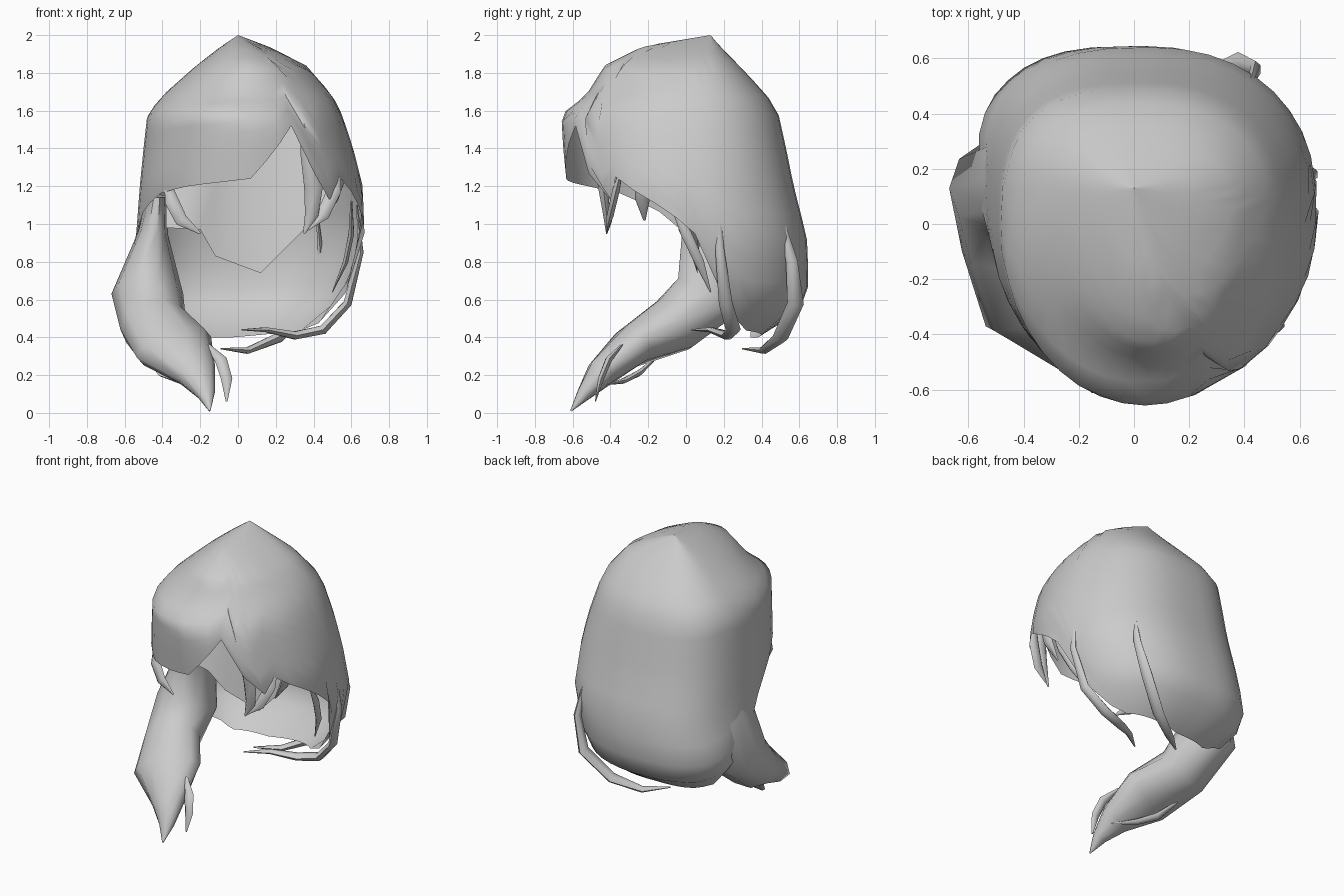
import bpy, math
from mathutils import Vector

if "Cube" in bpy.data.objects:
    bpy.data.objects.remove(bpy.data.objects["Cube"])

grey = bpy.data.materials.new("soft grey hair")
grey.use_nodes = True
grey.diffuse_color = (0.6, 0.6, 0.6, 1)
grey.node_tree.nodes["Principled BSDF"].inputs["Base Color"].default_value = (0.6, 0.6, 0.6, 1)


def lerp_table(table, key):
    """Interpolate rows of (key, values...) sorted by ascending key."""
    if key <= table[0][0]:
        return table[0][1:]
    for a, b in zip(table, table[1:]):
        if key <= b[0]:
            f = (key - a[0]) / (b[0] - a[0])
            return tuple(u + (v - u) * f for u, v in zip(a[1:], b[1:]))
    return table[-1][1:]


def make_object(name, verts, faces, sharp=60):
    mesh = bpy.data.meshes.new(name)
    mesh.from_pydata(verts, [], faces)
    mesh.materials.append(grey)
    obj = bpy.data.objects.new(name, mesh)
    bpy.context.collection.objects.link(obj)
    bpy.ops.object.select_all(action="DESELECT")
    obj.select_set(True)
    bpy.context.view_layer.objects.active = obj
    bpy.ops.object.shade_smooth_by_angle(angle=math.radians(sharp))
    return obj


# Head outline by height: z, left x, right x, front y, back y, centre y
RINGS = [
    (0.40, -0.34, 0.28, 0.10, 0.38, 0.2),
    (0.46, -0.45, 0.43, 0.05, 0.54, 0.15),
    (0.55, -0.55, 0.53, -0.1, 0.61, 0.1),
    (0.68, -0.59, 0.60, -0.2, 0.65, 0.08),
    (0.93, -0.54, 0.67, -0.4, 0.64, 0.05),
    (1.20, -0.52, 0.66, -0.63, 0.57, 0.0),
    (1.40, -0.50, 0.61, -0.65, 0.53, 0.0),
    (1.58, -0.48, 0.55, -0.66, 0.49, 0.0),
    (1.68, -0.40, 0.50, -0.53, 0.43, 0.02),
    (1.84, -0.22, 0.36, -0.43, 0.28, 0.06),
    (1.94, -0.09, 0.16, -0.23, 0.18, 0.1),
    (2.00, 0.0, 0.0, 0.13, 0.13, 0.13),
]


def shell_point(deg, z):
    """Point on the head: oval in front, boxier at the back and most on the tail side."""
    left, right, front, back, cy = lerp_table(RINGS, z)
    cx = (left + right) / 2
    s, c = math.sin(math.radians(deg)), -math.cos(math.radians(deg))
    power = 1.0 if c <= 0 else (2 / 2.2 if s > 0 else 2 / 2.8)
    x = math.copysign(abs(s) ** power, s) * (right - cx)
    y = abs(c) ** power * ((back - cy) if c > 0 else (front - cy))
    return (cx + x, cy + y, z)


def shell(name, hem, columns=40, rows=16):
    """Hair sheet hanging from the crown to a hem whose height varies round the head."""
    verts, faces = [], []
    n = rows + 1
    for i in range(columns):
        deg = -180 + 360 * i / columns
        low = lerp_table(hem, deg)[0]
        for j in range(n):
            verts.append(shell_point(deg, 2 + (low - 2) * (j / rows) ** 1.35))
    for i in range(columns):
        k = (i + 1) % columns
        for j in range(rows):
            faces.append((i * n + j, i * n + j + 1, k * n + j + 1, k * n + j))
    return make_object(name, verts, faces)


# Outer hair: parted fringe at the front, long fall at the back
shell("outer_hair", [
    (-180, 0.40), (-130, 0.40), (-108, 0.46), (-95, 0.8), (-75, 1.05),
    (-55, 1.16), (-35, 1.2), (0, 1.24), (27, 1.52), (34, 1.3), (45, 1.12),
    (54, 1.25), (65, 1.16), (78, 1.06), (90, 0.95), (98, 0.65), (110, 0.44),
    (180, 0.40)])

# Inner layer hanging behind the face, with a pointed hem
inner_hem = [(-0.38, 0.0, 0.98), (-0.2, -0.04, 0.97), (-0.12, 0.03, 0.83),
             (0.12, 0.06, 0.74), (0.38, 0.0, 1.0), (0.5, -0.05, 1.15)]
inner_rows = [[(x, y + (0.12 - y) * f, z + (1.55 - z) * f) for x, y, z in inner_hem]
              for f in (0, 0.5, 1)]
count = len(inner_hem)
make_object("inner_hair", sum(inner_rows, []),
            [(r * count + i, r * count + i + 1, (r + 1) * count + i + 1, (r + 1) * count + i)
             for r in range(2) for i in range(count - 1)])


def loft(name, stations, sides=8, width_axis=(1, 0, 0)):
    """Tapered lock through stations of (x, y, z, half width, half thickness)."""
    pts = [Vector(s[:3]) for s in stations]
    verts, faces = [], []
    for i, s in enumerate(stations):
        tangent = (pts[min(i + 1, len(pts) - 1)] - pts[max(i - 1, 0)]).normalized()
        wide = Vector(width_axis)
        wide = (wide - tangent * wide.dot(tangent)).normalized()
        thick = tangent.cross(wide)
        for k in range(sides):
            a = 2 * math.pi * k / sides
            verts.append(pts[i] + wide * math.cos(a) * s[3] + thick * math.sin(a) * s[4])
    for i in range(len(stations) - 1):
        for k in range(sides):
            m = (k + 1) % sides
            faces.append((i * sides + k, i * sides + m,
                          (i + 1) * sides + m, (i + 1) * sides + k))
    faces.append(tuple(reversed(range(sides))))
    faces.append(tuple(range(len(verts) - sides, len(verts))))
    return make_object(name, verts, faces)


# Gathered tail swept forward over the shoulder
loft("shoulder_tail", [
    (-0.43, 0.16, 1.15, 0.05, 0.18), (-0.45, 0.17, 0.95, 0.08, 0.2),
    (-0.48, 0.13, 0.63, 0.19, 0.2), (-0.45, -0.06, 0.47, 0.18, 0.16),
    (-0.34, -0.29, 0.35, 0.22, 0.11), (-0.22, -0.45, 0.21, 0.11, 0.08),
    (-0.17, -0.54, 0.1, 0.05, 0.04), (-0.15, -0.61, 0.01, 0.004, 0.004)], 10)


def strand(name, path, radius, flat=0.6, axis=(1, 0, 0)):
    """Thin lock: pointed at both ends and fullest in the middle."""
    last = len(path) - 1
    stations = []
    for i, p in enumerate(path):
        r = radius * max(0.12, math.sin(math.pi * (i + 0.35) / (last + 0.5)))
        stations.append((*p, r, r * flat))
    return loft(name, stations, 6, axis)


# Loose strands round the back and under the hem
strand("back_loop_strand", [
    (0.42, 0.5, 1.05), (0.44, 0.56, 0.8), (0.38, 0.58, 0.58), (0.22, 0.5, 0.4),
    (0.05, 0.41, 0.33), (-0.09, 0.3, 0.34)], 0.045, 0.7, (0, 1, 0))
strand("side_loop_strand", [
    (0.63, 0.17, 1.1), (0.65, 0.18, 0.85), (0.58, 0.21, 0.58), (0.45, 0.25, 0.44),
    (0.3, 0.22, 0.41), (0.15, 0.13, 0.44), (0.02, 0.03, 0.44)], 0.04, 0.7, (0, 1, 0))
strand("nape_strand", [
    (0.6, -0.08, 1.12), (0.6, 0.0, 0.95), (0.57, 0.07, 0.8), (0.5, 0.13, 0.64)],
    0.03, 0.6, (0, 1, 0))

# Face framing locks
strand("left_temple_lock", [
    (0.34, -0.5, 1.55), (0.37, -0.47, 1.38), (0.4, -0.44, 1.2),
    (0.39, -0.42, 1.05), (0.35, -0.42, 0.95)], 0.05)
strand("left_ear_lock", [
    (0.55, -0.22, 1.38), (0.55, -0.23, 1.25), (0.51, -0.23, 1.13),
    (0.44, -0.22, 1.02)], 0.045, 0.6, (0, 1, 0))
strand("left_cheek_lock", [
    (0.53, -0.34, 1.3), (0.51, -0.37, 1.18), (0.45, -0.4, 1.05),
    (0.37, -0.42, 0.97)], 0.04)
strand("right_cheek_lock", [
    (-0.38, -0.36, 1.24), (-0.35, -0.4, 1.12), (-0.3, -0.41, 1.02),
    (-0.2, -0.42, 0.95)], 0.04)

# Split ends of the tail
strand("tail_inner_tip", [
    (-0.16, -0.34, 0.36), (-0.09, -0.41, 0.28), (-0.06, -0.45, 0.18),
    (-0.06, -0.48, 0.06)], 0.035)
strand("tail_under_strand", [
    (-0.48, -0.15, 0.3), (-0.4, -0.25, 0.21), (-0.3, -0.33, 0.17),
    (-0.17, -0.42, 0.15)], 0.03)
